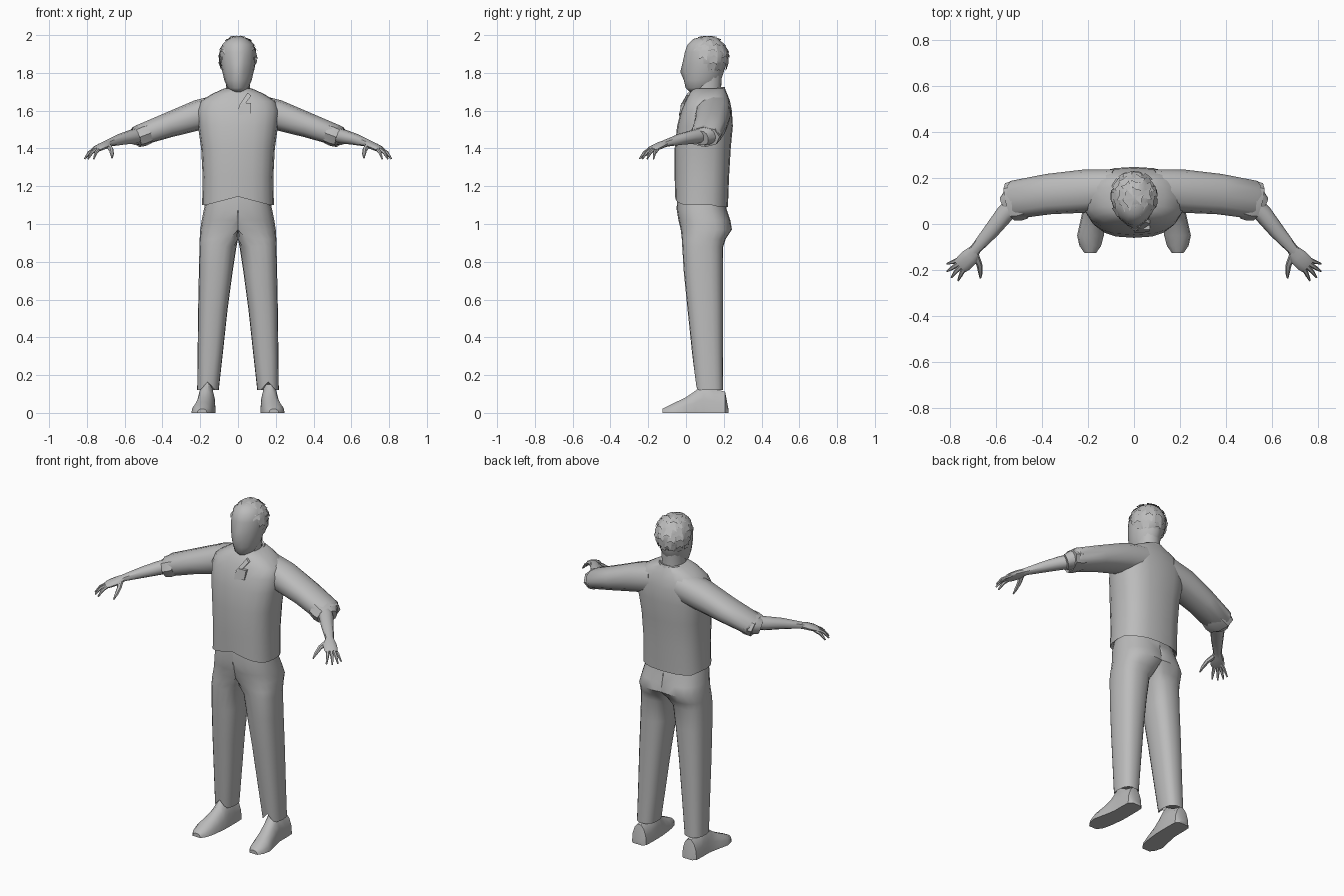
import bpy, bmesh, math, random
from mathutils import Vector

random.seed(4)
if "Cube" in bpy.data.objects:
    bpy.data.objects.remove(bpy.data.objects["Cube"], do_unlink=True)

grey = bpy.data.materials.new("plain grey")
grey.use_nodes = True
grey.diffuse_color = (0.5, 0.5, 0.5, 1)
grey.node_tree.nodes["Principled BSDF"].inputs["Base Color"].default_value = (0.5, 0.5, 0.5, 1)

SIDES = (("left", 1), ("right", -1))


def finish(name, bm, smooth=40):
    bmesh.ops.recalc_face_normals(bm, faces=bm.faces)
    mesh = bpy.data.meshes.new(name)
    bm.to_mesh(mesh)
    bm.free()
    mesh.materials.append(grey)
    obj = bpy.data.objects.new(name, mesh)
    bpy.context.collection.objects.link(obj)
    if smooth:
        bpy.ops.object.select_all(action="DESELECT")
        obj.select_set(True)
        bpy.context.view_layer.objects.active = obj
        bpy.ops.object.shade_smooth_by_angle(angle=math.radians(smooth))
    return obj


def section(n, power):
    """Unit rounded outline as (u, v) pairs."""
    out = []
    for i in range(n):
        c, s = math.cos(math.tau * i / n), math.sin(math.tau * i / n)
        out.append((math.copysign(abs(c) ** (2 / power), c), math.copysign(abs(s) ** (2 / power), s)))
    return out


def loft(name, rings, smooth=40, side=1):
    bm = bmesh.new()
    rows = [[bm.verts.new((p[0] * side, p[1], p[2])) for p in ring] for ring in rings]
    n = len(rows[0])
    for a, b in zip(rows, rows[1:]):
        for i in range(n):
            j = (i + 1) % n
            bm.faces.new((a[i], a[j], b[j], b[i]))
    bm.faces.new(rows[0])
    bm.faces.new(rows[-1])
    return finish(name, bm, smooth)


def stack(name, rows, n=16, power=2.6, side=1, shape=None, smooth=40):
    """Horizontal sections given as z, x min, x max, y front, y back."""
    rings = []
    for k, (z, x0, x1, y0, y1) in enumerate(rows):
        ring = [Vector(((x0 + x1) / 2 + u * (x1 - x0) / 2, (y0 + y1) / 2 + v * (y1 - y0) / 2, z))
                for u, v in section(n, power)]
        if shape:
            for p in ring:
                shape(k, p)
        rings.append(ring)
    return loft(name, rings, smooth, side)


def tube(name, path, n=10, power=2.2, side=1):
    """Sections across a path given as x, y, z, half width, half height."""
    pts = [Vector(p[:3]) for p in path]
    rings = []
    for i, p in enumerate(path):
        t = (pts[min(i + 1, len(pts) - 1)] - pts[max(i - 1, 0)]).normalized()
        across = t.cross(Vector((0, 0, 1))).normalized()
        up = across.cross(t)
        rings.append([pts[i] + across * u * p[3] + up * v * p[4] for u, v in section(n, power)])
    return loft(name, rings, 40, side)


# Shirt body, with the hem lifted at the front centre
def hem(k, p):
    if k < 2 and p.y < 0:
        p.z += 0.045 * max(0, 1 - abs(p.x) / 0.17)
    if k < 2 and p.y > 0.15:
        p.z -= 0.01


stack("shirt_body", [
    (1.13, -.16, .16, -.03, .19), (1.10, -.19, .19, -.058, .222),
    (1.25, -.187, .187, -.06, .228), (1.40, -.195, .195, -.06, .237),
    (1.52, -.212, .212, -.047, .248), (1.60, -.218, .218, -.027, .243),
    (1.65, -.2, .2, -.005, .233), (1.69, -.135, .135, .015, .218),
    (1.717, -.075, .075, .04, .205)], n=20, power=2.6, shape=hem)

# Neck and collar
stack("neck", [(1.62, -.07, .07, .03, .19), (1.70, -.062, .062, .035, .185),
               (1.80, -.065, .065, .05, .19)], power=2.1)


def collar_slope(k, p):
    p.z -= 0.55 * max(0, 0.16 - p.y)


stack("collar", [(1.67, -.10, .10, -.02, .22), (1.725, -.078, .078, .0, .205),
                 (1.72, -.068, .068, .015, .195), (1.68, -.06, .06, .03, .185)],
      power=2.1, shape=collar_slope)


def plate(name, corners, depth):
    bm = bmesh.new()
    face = bm.faces.new([bm.verts.new(c) for c in corners])
    out = bmesh.ops.extrude_face_region(bm, geom=[face])
    for v in out["geom"]:
        if isinstance(v, bmesh.types.BMVert):
            v.co.y += depth
    return finish(name, bm, 0)


# Open neck placket and folded collar point
plate("placket", [(0, -.038, 1.575), (.065, -.035, 1.585), (.07, -.024, 1.64),
                  (.02, -.025, 1.64), (0, -.03, 1.61)], 0.03)
plate("collar_flap", [(.005, -.03, 1.625), (.03, -.027, 1.625), (.07, .0, 1.68),
                      (.05, .01, 1.695)], 0.02)

FINGERS = [((.752, -.150), (.785, -.165), (.812, -.172)),
           ((.755, -.168), (.788, -.190), (.812, -.205)),
           ((.748, -.180), (.775, -.208), (.793, -.232)),
           ((.735, -.188), (.752, -.220), (.764, -.246))]


# Trouser half: flat against the centre plane, hem notched over the shoe
def trouser_cut(k, p):
    p.x = max(p.x, 0)
    if k > 8 and p.y < 0.1:
        p.z += 0.045 * max(0, 1 - abs(p.x - .16) / 0.04)


for label, s in SIDES:
    stack(label + "_trouser_leg", [
        (1.16, -.16, .16, -.045, .2), (1.08, -.18, .18, -.05, .215),
        (1.02, -.17, .192, -.04, .235), (.97, -.11, .2, -.028, .243),
        (.92, -.03, .203, -.022, .21), (.88, .008, .204, -.02, .197),
        (.75, .028, .207, -.012, .195), (.55, .055, .211, .008, .195),
        (.30, .082, .214, .034, .195), (.12, .102, .216, .052, .197),
        (.14, .115, .205, .07, .18)], n=20, power=2.5, side=s, shape=trouser_cut)

    # Shoe, flat underneath with a tongue rising at the ankle
    rings = []
    for y, cx, half, h in [(.224, .168, .03, .025), (.207, .168, .048, .115), (.15, .168, .05, .13),
                           (.09, .168, .05, .165), (.05, .172, .053, .12), (.0, .18, .056, .085),
                           (-.05, .189, .058, .06), (-.095, .19, .047, .038), (-.125, .19, .026, .022)]:
        rings.append([(cx + u * half, y, max(0, v) * h) for u, v in section(14, 2.1)])
    loft(label + "_shoe", rings, 40, s)

    # Sleeve with a turned cuff
    tube(label + "_sleeve", [
        (.08, .15, 1.605, .088, .085), (.21, .143, 1.577, .094, .08),
        (.37, .13, 1.523, .088, .066), (.515, .106, 1.472, .084, .056),
        (.555, .08, 1.455, .045, .04)], n=12, power=2.4, side=s)
    tube(label + "_cuff", [
        (.475, .107, 1.482, .084, .057), (.505, .102, 1.471, .089, .06),
        (.54, .096, 1.46, .084, .056), (.525, .097, 1.464, .06, .045)], n=8, power=2.2, side=s)

    # Forearm
    tube(label + "_forearm", [
        (.50, .10, 1.475, .045, .04), (.56, .045, 1.462, .04, .038),
        (.62, -.03, 1.448, .034, .03), (.685, -.105, 1.428, .024, .019),
        (.70, -.125, 1.42, .024, .018)], side=s)

    # Palm, fingers and thumb
    tube(label + "_palm", [
        (.69, -.11, 1.426, .024, .018), (.712, -.142, 1.414, .038, .018),
        (.742, -.172, 1.40, .038, .015), (.755, -.185, 1.393, .033, .01)], side=s)
    for i, (a, b, c) in enumerate(FINGERS):
        tube(f"{label}_finger_{i + 1}", [
            (*a, 1.398, .011, .01), (*b, 1.378, .009, .009), (*c, 1.345, .004, .004)], n=6, side=s)
    tube(label + "_thumb", [
        (.692, -.13, 1.42, .016, .013), (.672, -.175, 1.395, .013, .012),
        (.667, -.21, 1.37, .01, .009), (.667, -.235, 1.35, .004, .004)], n=6, side=s)


# Head, with the nose drawn out of the front of the face
def nose(k, p):
    if k in (3, 4) and p.y < 0.03 and abs(p.x) < 0.01:
        p.y -= 0.016 if k == 3 else 0.007


stack("head", [
    (1.70, -.035, .035, .02, .12), (1.72, -.055, .055, -.002, .15),
    (1.76, -.072, .072, -.011, .185), (1.805, -.083, .083, -.014, .2),
    (1.85, -.09, .09, -.012, .21), (1.91, -.092, .092, -.006, .215),
    (1.95, -.082, .082, .008, .2), (1.98, -.052, .052, .04, .17),
    (1.99, -.02, .02, .08, .13)], power=1.9, shape=nose, smooth=75)

# Hair cap and overlapping tufts
HC = Vector((0, .115, 1.884))


def scalp(theta, phi, grow=1.0):
    return HC + Vector((.098 * math.sin(theta) * math.sin(phi),
                        .108 * math.sin(theta) * math.cos(phi), .111 * math.cos(theta))) * grow


def in_hair(p):
    return p.z > 1.945 - 1.25 * max(0, p.y - 0.03) and p.z > 1.785


bm = bmesh.new()
bmesh.ops.create_uvsphere(bm, u_segments=28, v_segments=18, radius=1)
for v in bm.verts:
    v.co = HC + Vector((v.co.x * .098, v.co.y * .108, v.co.z * .111))
bmesh.ops.delete(bm, geom=[f for f in bm.faces if not in_hair(f.calc_center_median())], context="FACES")
finish("hair_cap", bm)

bm = bmesh.new()
for row in range(7):
    theta = 0.1 + row * 0.29
    count = 4 + int(8 * math.sin(theta))
    for i in range(count):
        phi = math.tau * (i + random.random() * 0.5) / count
        wide = 4.5 / count
        drop = 0.3 + random.random() * 0.15
        if not in_hair(scalp(theta + drop * 0.6, phi)):
            continue
        grow = 1.05 + random.random() * 0.05
        spots = [(0, -.5, 1.0), (0, 0, 1.02), (0, .5, 1.0), (drop, .55, grow),
                 (drop * .75, .1, grow), (drop * 1.1, -.35, grow)]
        bm.faces.new([bm.verts.new(scalp(theta + t, phi + w * wide, g)) for t, w, g in spots])
for v in bm.verts:
    v.co.z = min(v.co.z, 2.0)
finish("hair_tufts", bm, 25)
